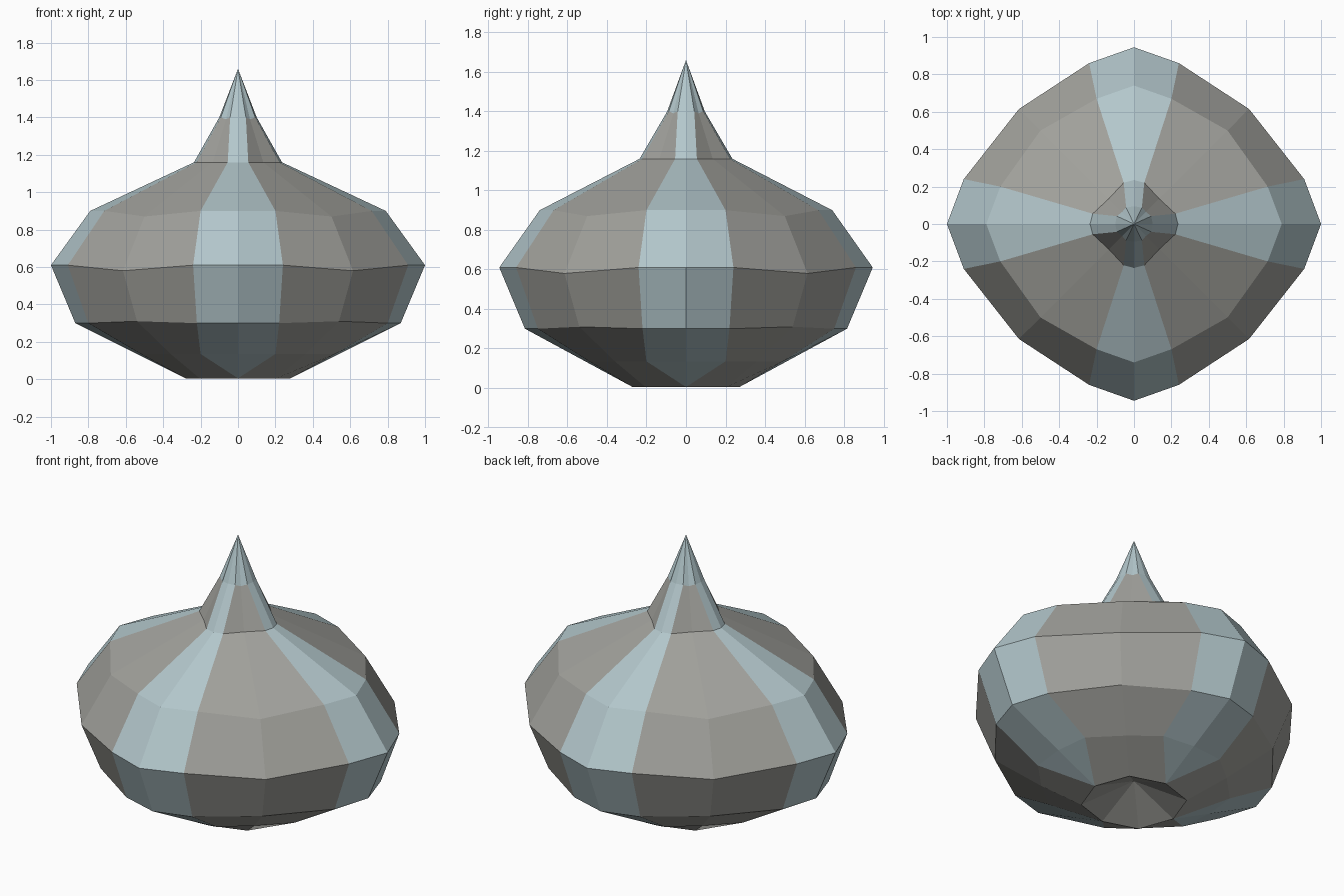
import bpy, bmesh
from mathutils import Vector

if "Cube" in bpy.data.objects:
    bpy.data.objects.remove(bpy.data.objects["Cube"])


def material(name, rgb):
    m = bpy.data.materials.new(name)
    m.diffuse_color = (*rgb, 1)
    m.use_nodes = True
    m.node_tree.nodes["Principled BSDF"].inputs["Base Color"].default_value = m.diffuse_color
    return m


BLUE = material("pale blue", (0.45, 0.57, 0.60))
GREY = material("warm grey", (0.36, 0.36, 0.335))


def ring(z, ax, ay, edge, w, diag, dz=0.0):
    """16 points: per quarter an axis point, stripe edge, diagonal, next stripe edge.
    edge = stripe edge distance as a share of the axis radius, w = stripe half width."""
    pts = []
    for i, (c, s) in enumerate(((1, 0), (0, 1), (-1, 0), (0, -1))):
        r, q = (ax, ay) if i % 2 == 0 else (ay, ax)
        out, side = Vector((c, s, 0)), Vector((-s, c, 0))
        up = Vector((0, 0, z))
        pts += [out * r + up,
                out * r * edge + side * w + up,
                (out + side) * diag + Vector((0, 0, z + dz)),
                side * q * edge + out * w + up]
    return pts


def build(name, rings, bottom=None, tip=None):
    bm = bmesh.new()
    loops = [[bm.verts.new(p) for p in r] for r in rings]

    def add(verts, j, blue_all=False):
        f = bm.faces.new(verts)
        f.material_index = 0 if blue_all or j % 4 in (0, 3) else 1

    for lo, hi in zip(loops, loops[1:]):
        for j in range(16):
            k = (j + 1) % 16
            add((lo[j], lo[k], hi[k], hi[j]), j)
    for j in range(16):
        k = (j + 1) % 16
        if bottom is not None:
            if j == 0:
                b = bm.verts.new((0, 0, bottom))
            add((loops[0][k], loops[0][j], b), 1)
        if tip is not None:
            if j == 0:
                t = bm.verts.new((0, 0, tip))
            add((loops[-1][j], loops[-1][k], t), j, True)
    # merge stripe points where the stripes taper to nothing
    bmesh.ops.remove_doubles(bm, verts=bm.verts, dist=0.0005)
    bmesh.ops.recalc_face_normals(bm, faces=bm.faces)
    me = bpy.data.meshes.new(name)
    bm.to_mesh(me)
    bm.free()
    me.materials.append(BLUE)
    me.materials.append(GREY)
    ob = bpy.data.objects.new(name, me)
    bpy.context.collection.objects.link(ob)
    return ob


# collar where the bulb meets the spike
collar = ring(1.16, 0.235, 0.235, 0.94, 0.055, 0.135)

# striped bulb with a shallow hollow underneath
build("bulb", [
    ring(0.005, 0.28, 0.27, 1.0, 0.0, 0.205),
    ring(0.135, 0.54, 0.51, 0.96, 0.20, 0.36),
    ring(0.30, 0.87, 0.815, 0.92, 0.22, 0.54, 0.01),
    ring(0.61, 1.00, 0.945, 0.91, 0.24, 0.615, -0.03),
    ring(0.90, 0.79, 0.74, 0.905, 0.20, 0.50, -0.03),
    collar,
], bottom=0.14)

# pointed spike
build("spike", [
    collar,
    ring(1.40, 0.10, 0.095, 0.92, 0.042, 0.064, -0.01),
], tip=1.66)
